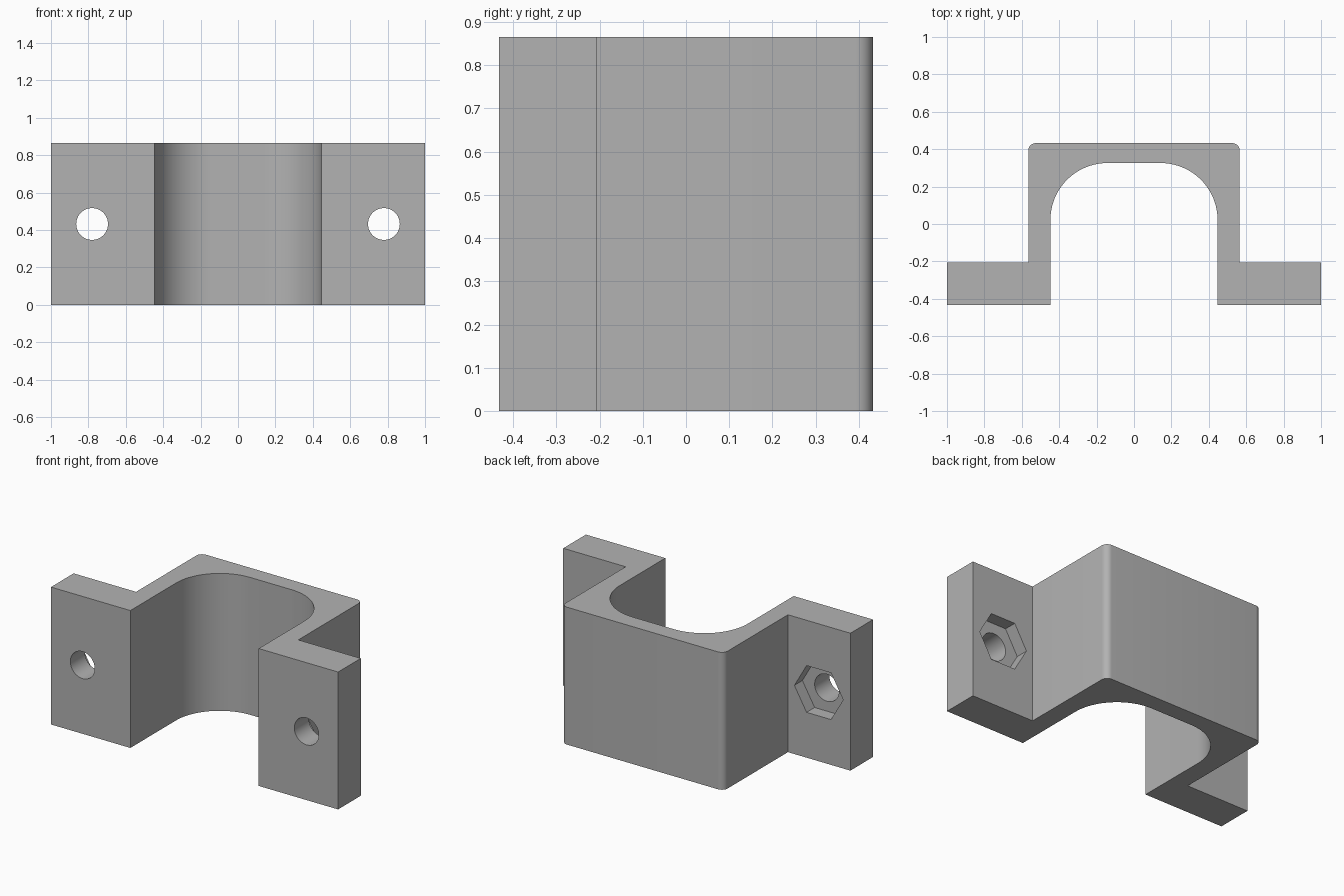
import bpy, bmesh, math
from mathutils import Vector

cube = bpy.data.objects.get("Cube")
if cube:
    bpy.data.objects.remove(cube, do_unlink=True)

HEIGHT = 0.865
FRONT, BACK = -0.4325, 0.4325
FLANGE_BACK = -0.207
HOLE_X = 0.78

grey = bpy.data.materials.new("mid grey")
grey.use_nodes = True
grey.diffuse_color = (0.448, 0.448, 0.448, 1)
grey.node_tree.nodes["Principled BSDF"].inputs["Base Color"].default_value = grey.diffuse_color


def arc(cx, cy, r, start, end, steps):
    angles = [math.radians(start + (end - start) * i / steps) for i in range(steps + 1)]
    return [(cx + r * math.cos(a), cy + r * math.sin(a)) for a in angles]


def prism(name, points, direction):
    """Extrude a closed loop of 3D points along a direction."""
    bm = bmesh.new()
    face = bm.faces.new([bm.verts.new(p) for p in points])
    moved = bmesh.ops.extrude_face_region(bm, geom=[face], use_keep_orig=True)["geom"]
    bmesh.ops.translate(bm, vec=Vector(direction),
                        verts=[v for v in moved if isinstance(v, bmesh.types.BMVert)])
    bmesh.ops.recalc_face_normals(bm, faces=bm.faces[:])
    mesh = bpy.data.meshes.new(name)
    bm.to_mesh(mesh)
    bm.free()
    mesh.materials.append(grey)
    obj = bpy.data.objects.new(name, mesh)
    bpy.context.collection.objects.link(obj)
    return obj


def cutter(name, x, radius, sides, y0, y1):
    ring = arc(x, HEIGHT / 2, radius, 0, 360, sides)[:-1]
    obj = prism(name, [(px, y0, pz) for px, pz in ring], (0, y1 - y0, 0))
    obj.hide_render = True
    return obj


# Bracket outline: right half from the inner arch round to the outer back corner
half = arc(0.142, 0.021, 0.305, 90, 0, 24)
half += [(0.447, FRONT), (1, FRONT), (1, FLANGE_BACK), (0.565, FLANGE_BACK)]
half += arc(0.525, BACK - 0.04, 0.04, 0, 90, 8)
outline = half + [(-x, y) for x, y in reversed(half)]
bracket = prism("clamp_bracket", [(x, y, 0) for x, y in outline], (0, 0, HEIGHT))

# Bolt holes and hexagonal nut pockets in both flanges
cutters = []
for x in (-HOLE_X, HOLE_X):
    cutters.append(cutter("nut_pocket_cutter", x, 0.17, 6, FLANGE_BACK - 0.08, FLANGE_BACK + 0.1))
    cutters.append(cutter("bolt_hole_cutter", x, 0.085, 48, FRONT - 0.1, FLANGE_BACK + 0.05))

bpy.ops.object.select_all(action='DESELECT')
bpy.context.view_layer.objects.active = bracket
bracket.select_set(True)
for c in cutters:
    mod = bracket.modifiers.new("cut", 'BOOLEAN')
    mod.operation = 'DIFFERENCE'
    mod.solver = 'EXACT'
    mod.object = c
    bpy.ops.object.modifier_apply(modifier=mod.name)
for c in cutters:
    bpy.data.objects.remove(c, do_unlink=True)

# Smooth curved walls, sharp edges
bpy.ops.object.shade_smooth_by_angle(angle=math.radians(30))
